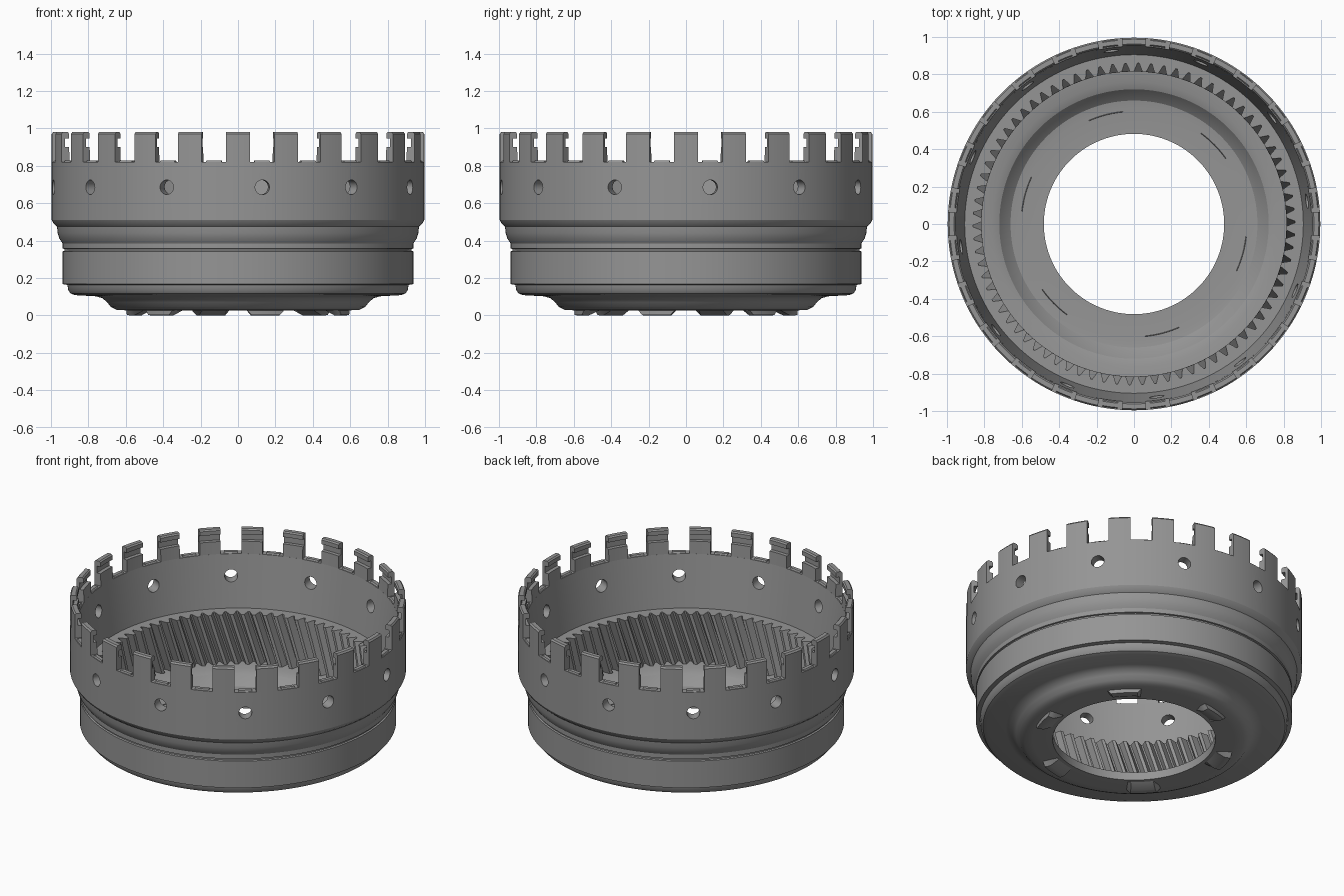
import bpy, bmesh, math
from math import cos, sin, pi, radians
from mathutils import Matrix, Vector

old = bpy.data.objects.get("Cube")
if old:
    bpy.data.objects.remove(old, do_unlink=True)

steel = bpy.data.materials.new("grey steel")
steel.use_nodes = True
GREY = (0.3, 0.3, 0.3, 1)
steel.diffuse_color = GREY
steel.node_tree.nodes["Principled BSDF"].inputs["Base Color"].default_value = GREY


def make_object(name, bm):
    bmesh.ops.recalc_face_normals(bm, faces=bm.faces)
    mesh = bpy.data.meshes.new(name)
    bm.to_mesh(mesh)
    bm.free()
    mesh.materials.append(steel)
    ob = bpy.data.objects.new(name, mesh)
    bpy.context.collection.objects.link(ob)
    return ob


def select_only(ob):
    bpy.ops.object.select_all(action='DESELECT')
    ob.select_set(True)
    bpy.context.view_layer.objects.active = ob


def smooth(ob, angle=28):
    select_only(ob)
    bpy.ops.object.shade_smooth_by_angle(angle=radians(angle))


def polar(r, a, z):
    return Vector((r * cos(a), r * sin(a), z))


def sweep(bm, profile, start, end, steps):
    """Turn a closed (radius, height) profile around z; cap partial turns."""
    full = abs(end - start - 2 * pi) < 1e-6
    count = steps if full else steps + 1
    rings = [[bm.verts.new(polar(r, start + (end - start) * i / steps, z))
              for r, z in profile] for i in range(count)]
    n = len(profile)
    for i in range(steps):
        a, b = rings[i], rings[(i + 1) % count]
        for j in range(n):
            k = (j + 1) % n
            bm.faces.new((a[j], a[k], b[k], b[j]))
    if not full:
        bm.faces.new(rings[0])
        bm.faces.new(rings[-1])


# Stepped drum shell with dished floor and centre opening
outer = [(.996, .82), (.996, .51), (.985, .49), (.968, .475), (.964, .44),
         (.955, .41), (.938, .385), (.938, .357), (.928, .355), (.928, .345),
         (.938, .342), (.938, .167), (.912, .163), (.908, .135), (.895, .117),
         (.87, .108), (.76, .102), (.725, .092), (.70, .07), (.68, .045),
         (.65, .03), (.6, .027), (.482, .027)]
inner = [(.482, .08), (.62, .08), (.66, .085), (.69, .11), (.72, .145),
         (.76, .16), (.9, .16), (.9, .484), (.905, .484), (.95, .82)]
bm = bmesh.new()
sweep(bm, outer + inner, 0, 2 * pi, 192)
shell = make_object("drum_shell", bm)

# Ring of oil holes through the upper wall
bm = bmesh.new()
for k in range(12):
    a = radians(7.5 + 30 * k)
    place = (Matrix.Translation(polar(.95, a, .685)) @ Matrix.Rotation(a, 4, 'Z')
             @ Matrix.Rotation(pi / 2, 4, 'Y'))
    bmesh.ops.create_cone(bm, cap_ends=True, segments=24, radius1=.039,
                          radius2=.039, depth=.3, matrix=place)
cutter = make_object("hole_cutter", bm)
cutter.hide_render = True
mod = shell.modifiers.new("holes", 'BOOLEAN')
mod.operation = 'DIFFERENCE'
mod.solver = 'EXACT'
mod.object = cutter
select_only(shell)
bpy.ops.object.modifier_apply(modifier=mod.name)
bpy.data.objects.remove(cutter, do_unlink=True)
smooth(shell)

# Crown of lugs with a retaining groove on the inside
lug = [(.996, .815), (.996, .97), (.988, .98), (.962, .98), (.954, .972),
       (.954, .945), (.978, .945), (.978, .9), (.954, .9), (.95, .815)]
bm = bmesh.new()
half = radians(3.75)
for k in range(24):
    a = radians(15 * k)
    sweep(bm, lug, a - half, a + half, 4)
smooth(make_object("crown_lugs", bm))

# Low lip at the foot of each gap between lugs
lip = [(.993, .815), (.985, .828), (.962, .828), (.952, .815)]
bm = bmesh.new()
for k in range(24):
    a = radians(15 * k + 7.5)
    sweep(bm, lip, a - radians(2.4), a + radians(2.4), 4)
smooth(make_object("gap_lips", bm))

# Internal helical gear ring, its top forming the ledge
TEETH, LEVELS, LOW, HIGH, TWIST = 78, 6, .15, .485, radians(7)
shape = [(0, .815), (.3, .815), (.58, .86), (.72, .86)]
bm = bmesh.new()


def gear_ring(t, radius=None):
    z = LOW + (HIGH - LOW) * t
    return [bm.verts.new(polar(radius or r, (k + f) * 2 * pi / TEETH + TWIST * t, z))
            for k in range(TEETH) for f, r in shape]


rings = [gear_ring(i / LEVELS) for i in range(LEVELS + 1)]
rings += [gear_ring(1, .906), gear_ring(0, .906)]
for a, b in zip(rings, rings[1:] + rings[:1]):
    for j in range(len(a)):
        k = (j + 1) % len(a)
        bm.faces.new((a[j], a[k], b[k], b[j]))
smooth(make_object("helical_gear_ring", bm), 20)

# Six wedge tabs pressed down out of the floor
tab = [(.6, .03), (.6, .002), (.585, 0), (.56, 0), (.5, .03)]
bm = bmesh.new()
for k in range(6):
    a = radians(44.5 + 60 * k)
    first = len(bm.verts)
    sweep(bm, tab, a - radians(10), a + radians(10), 8)
    bm.verts.ensure_lookup_table()
    ends = list(bm.verts)[first:first + len(tab)] + list(bm.verts)[-len(tab):]
    for v in ends:
        v.co.z = .03
smooth(make_object("floor_tabs", bm))

# Narrow raised ridges on the upper floor above the tabs
bm = bmesh.new()
for k in range(6):
    a = radians(44.5 + 60 * k)
    sweep(bm, [(.606, .078), (.603, .084), (.6, .078)],
          a - radians(9), a + radians(9), 6)
smooth(make_object("floor_ridges", bm))
